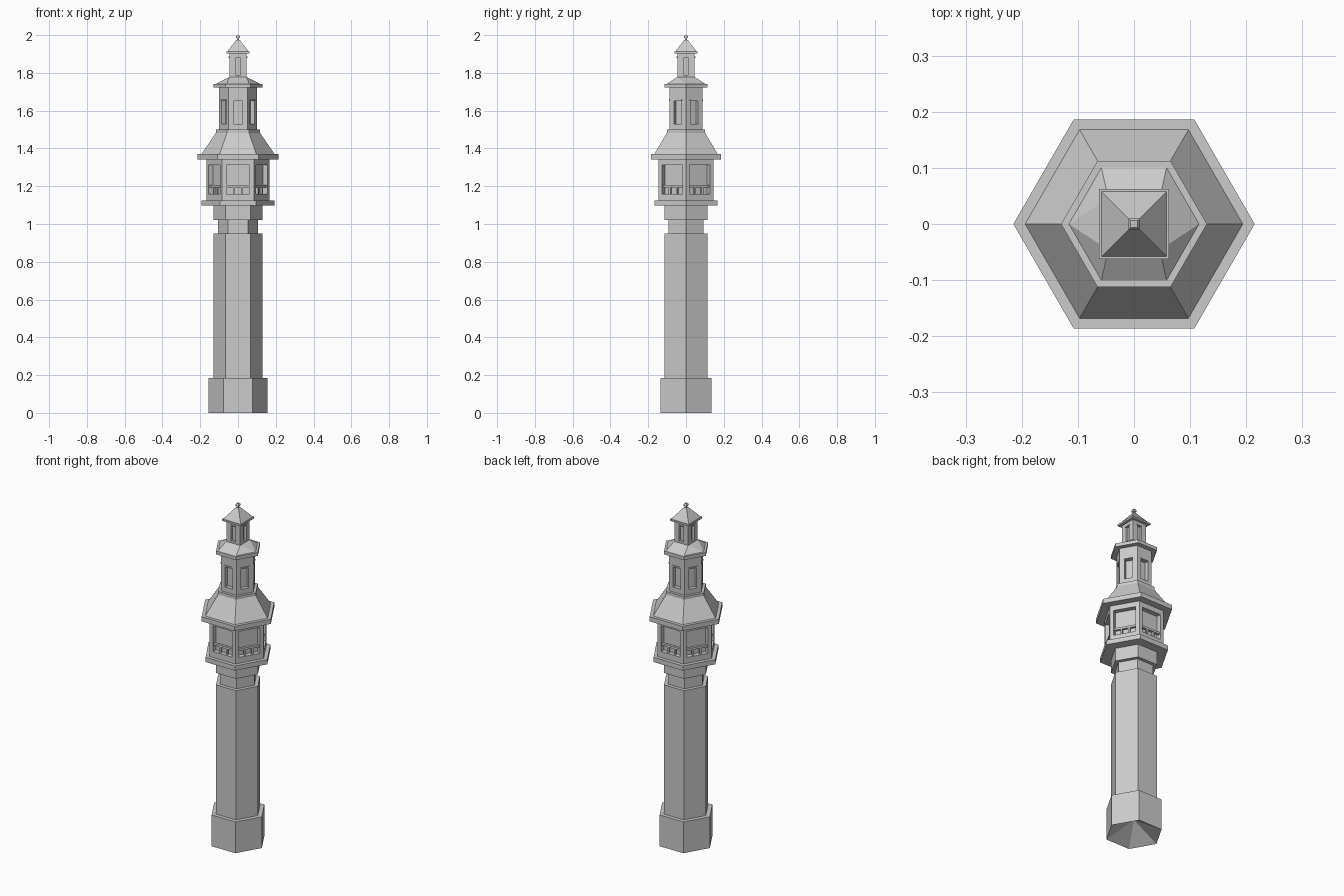
import bpy, bmesh
from math import sin, cos, pi, sqrt
from mathutils import Matrix, Vector

if "Cube" in bpy.data.objects:
    bpy.data.objects.remove(bpy.data.objects["Cube"])

C30 = sqrt(3) / 2
HEX = [pi / 6 + k * pi / 3 for k in range(6)]   # face directions, hexagon
SQR = [k * pi / 2 for k in range(4)]            # face directions, square


def finish(name, bm):
    bmesh.ops.recalc_face_normals(bm, faces=bm.faces)
    me = bpy.data.meshes.new(name)
    bm.to_mesh(me)
    bm.free()
    ob = bpy.data.objects.new(name, me)
    bpy.context.collection.objects.link(ob)
    return ob


def ring(r, z, n):
    """Hexagon by corner radius, square by half width."""
    off, rr = (0, r) if n == 6 else (pi / 4, r * sqrt(2))
    return [Vector((rr * cos(off + 2 * pi * i / n), rr * sin(off + 2 * pi * i / n), z)) for i in range(n)]


def prism(name, profile, n=6, hollow=0.0):
    """Flat-sided column through (size, z) rings; hollow raises the underside centre."""
    bm = bmesh.new()
    rings = [[bm.verts.new(p) for p in ring(r, z, n)] for r, z in profile]
    for a, b in zip(rings, rings[1:]):
        for i in range(n):
            j = (i + 1) % n
            bm.faces.new((a[i], a[j], b[j], b[i]))
    bm.faces.new(rings[-1])
    if hollow:
        tip = bm.verts.new((0, 0, profile[0][1] + hollow))
        for i in range(n):
            bm.faces.new((rings[0][(i + 1) % n], rings[0][i], tip))
    else:
        bm.faces.new(rings[0][::-1])
    return finish(name, bm)


def boxes(name, angles, specs):
    """Boxes repeated on each face: (radial, sideways, z, depth, width, height)."""
    bm = bmesh.new()
    for a in angles:
        for r, s, z, d, w, h in specs:
            m = (Matrix.Rotation(a, 4, 'Z') @ Matrix.Translation((r, s, z))
                 @ Matrix.Diagonal((d, w, h, 1)))
            bmesh.ops.create_cube(bm, size=1, matrix=m)
    return finish(name, bm)


def cut_windows(ob, angles, face, depth, width, z0, z1):
    cutter = boxes("window_cutter", angles, [(face, 0, (z0 + z1) / 2, depth * 2, width, z1 - z0)])
    mod = ob.modifiers.new("windows", 'BOOLEAN')
    mod.operation, mod.solver, mod.object = 'DIFFERENCE', 'EXACT', cutter
    bpy.context.view_layer.objects.active = ob
    bpy.ops.object.modifier_apply(modifier=mod.name)
    bpy.data.objects.remove(cutter)


# Base, shaft and neck
prism("base", [(.156, 0), (.156, .185)], hollow=.09)
prism("shaft", [(.13, .185), (.13, .95)])
prism("neck", [(.107, .95), (.107, 1.02)])
prism("collar", [(.13, 1.02), (.13, 1.097)])

# Gallery with recessed windows and railings
prism("gallery_floor", [(.192, 1.097), (.192, 1.125)])
room = prism("gallery", [(.168, 1.125), (.168, 1.342)])
f = .168 * C30
cut_windows(room, HEX, f, .028, .124, 1.16, 1.312)
boxes("gallery_railings", HEX,
      [(f - .014, 0, 1.2, .014, .124, .012)]
      + [(f - .014, s, 1.177, .011, .01, .035) for s in (-.022, .022)])

# Main roof
prism("main_eave", [(.215, 1.342), (.215, 1.37)])
prism("main_roof", [(.194, 1.37), (.117, 1.482), (.117, 1.5)])

# Upper storey
upper = prism("upper_storey", [(.1, 1.5), (.1, 1.722)])
f = .1 * C30
cut_windows(upper, HEX, f, .022, .046, 1.53, 1.65)
boxes("upper_lintels", HEX, [(f, 0, 1.655, .008, .052, .008)])
prism("upper_eave", [(.13, 1.722), (.13, 1.742)])

# Upper roof blends from hexagon to square
bm = bmesh.new()
for p in ring(.116, 1.742, 6) + ring(.046, 1.778, 4):
    bm.verts.new(p)
bmesh.ops.convex_hull(bm, input=bm.verts)
finish("upper_roof", bm)

# Lantern with pyramid cap and finial
lantern = prism("lantern", [(.045, 1.778), (.045, 1.902)], 4)
cut_windows(lantern, SQR, .045, .014, .028, 1.79, 1.88)
boxes("lantern_lintels", SQR, [(.045, 0, 1.883, .008, .032, .007)])
prism("lantern_eave", [(.062, 1.902), (.062, 1.912)], 4)
prism("lantern_roof", [(.058, 1.912), (.009, 1.975)], 4)
prism("finial", [(.006, 1.975), (.006, 1.984), (.01, 1.984), (.01, 1.994), (.006, 2.0)], 4)
